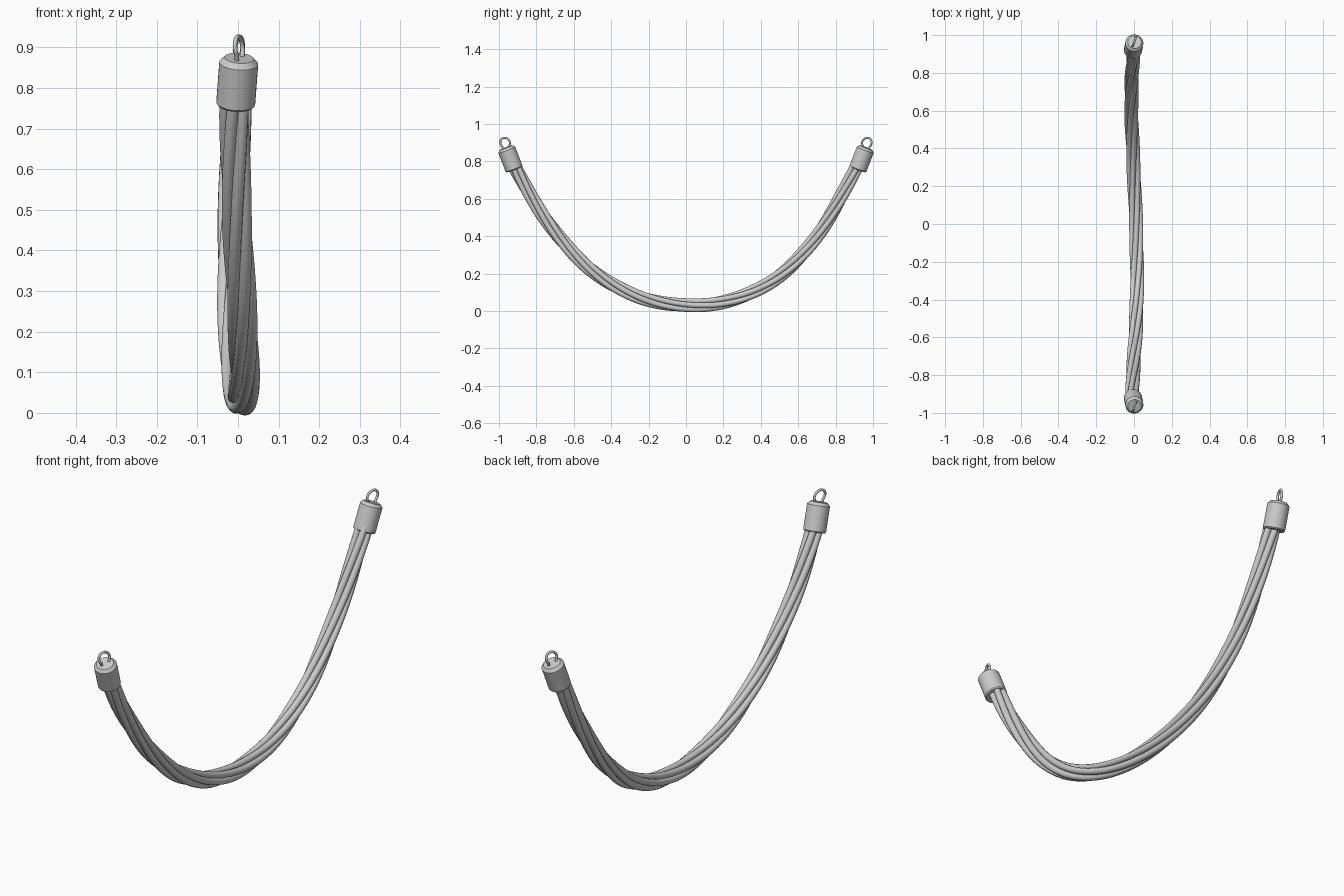
import bpy, math
from mathutils import Vector, Matrix

if "Cube" in bpy.data.objects:
    bpy.data.objects.remove(bpy.data.objects["Cube"])

STRANDS, STEPS = 5, 72
END_Y, WANDER, TWIST = 0.925, 2.2, 1.8


def sag(y):
    return 0.042 + 0.5465 * y**2 + 0.374 * y**4


def smooth(obj, angle=35):
    bpy.ops.object.select_all(action='DESELECT')
    obj.select_set(True)
    bpy.context.view_layer.objects.active = obj
    bpy.ops.object.shade_smooth_by_angle(angle=math.radians(angle))


# Frames along the hanging line: point, normal in the YZ plane, arc length
ys = [END_Y * (2 * i / STEPS - 1) for i in range(STEPS + 1)]
line = [Vector((0, y, sag(y))) for y in ys]
arc = [0]
for a, b in zip(line, line[1:]):
    arc.append(arc[-1] + (b - a).length)
frames = []
for y, p, s in zip(ys, line, arc):
    slope = 2 * 0.5465 * y + 4 * 0.374 * y**3
    frames.append((p, Vector((0, -slope, 1)).normalized(), s - arc[-1] / 2))


def helix(p, n, angle, radius):
    return p + radius * (math.cos(angle) * Vector((1, 0, 0)) + math.sin(angle) * n)


def tube(name, points, radius, resolution=4):
    curve = bpy.data.curves.new(name, 'CURVE')
    curve.dimensions = '3D'
    curve.bevel_depth = radius
    curve.bevel_resolution = resolution
    curve.use_fill_caps = True
    spline = curve.splines.new('POLY')
    spline.points.add(len(points) - 1)
    for pt, co in zip(spline.points, points):
        pt.co = (*co, 1)
    spline.use_smooth = True
    obj = bpy.data.objects.new(name, curve)
    bpy.context.collection.objects.link(obj)
    return obj


# Twisted strands, wound round a slightly wandering centre
for k in range(STRANDS):
    points = []
    for p, n, s in frames:
        fade = 1 - 0.45 * abs(2 * s / arc[-1])**3
        centre = helix(p, n, -2 * math.pi * (s + 0.3) / WANDER, 0.016 * fade)
        phi = -2 * math.pi * (s + 0.3) / TWIST + 2 * math.pi * k / STRANDS
        points.append(helix(centre, n, phi, 0.0232))
    tube(f"rope_strand_{k + 1}", points, 0.0148)


# End caps
def lathe(name, profile, sides=32):
    verts, faces = [], []
    for r, z in profile:
        for i in range(sides):
            a = 2 * math.pi * i / sides
            verts.append((r * math.cos(a), r * math.sin(a), z))
    for j in range(len(profile) - 1):
        for i in range(sides):
            i2 = (i + 1) % sides
            faces.append((j * sides + i, j * sides + i2,
                          (j + 1) * sides + i2, (j + 1) * sides + i))
    faces.append(tuple(reversed(range(sides))))
    faces.append(tuple(range((len(profile) - 1) * sides, len(profile) * sides)))
    mesh = bpy.data.meshes.new(name)
    mesh.from_pydata(verts, [], faces)
    obj = bpy.data.objects.new(name, mesh)
    bpy.context.collection.objects.link(obj)
    return obj


for side, label in ((-1, "front"), (1, "rear")):
    base = Vector((-0.006, side * 0.918, 0.757))
    axis = Vector((0.07, side * 0.36, 0.93)).normalized()
    cap = lathe(f"{label}_end_cap", [(0.044, 0), (0.048, 0.005), (0.048, 0.112), (0.036, 0.125)])
    cap.matrix_world = Matrix.Translation(base) @ axis.to_track_quat('Z', 'Y').to_matrix().to_4x4()
    smooth(cap, 25)

    # Hanging loop: an arch whose legs sink into the cap
    turn = math.radians(-20)
    across = Vector((-math.sin(turn), math.cos(turn), 0))
    up = Vector((side * 0.08, side * 0.1, 1)).normalized()
    top = Vector((0.002, side * 0.967, 0.899))
    loop = [top + 0.027 * (math.cos(a) * across + math.sin(a) * up)
            for a in (math.radians(-45 + 270 * i / 24) for i in range(25))]
    leg = Vector((0, -side * 0.008, -0.022))
    loop = [loop[0] + leg] + loop + [loop[-1] + leg]
    tube(f"{label}_hanging_loop", loop, 0.0055, 3)
